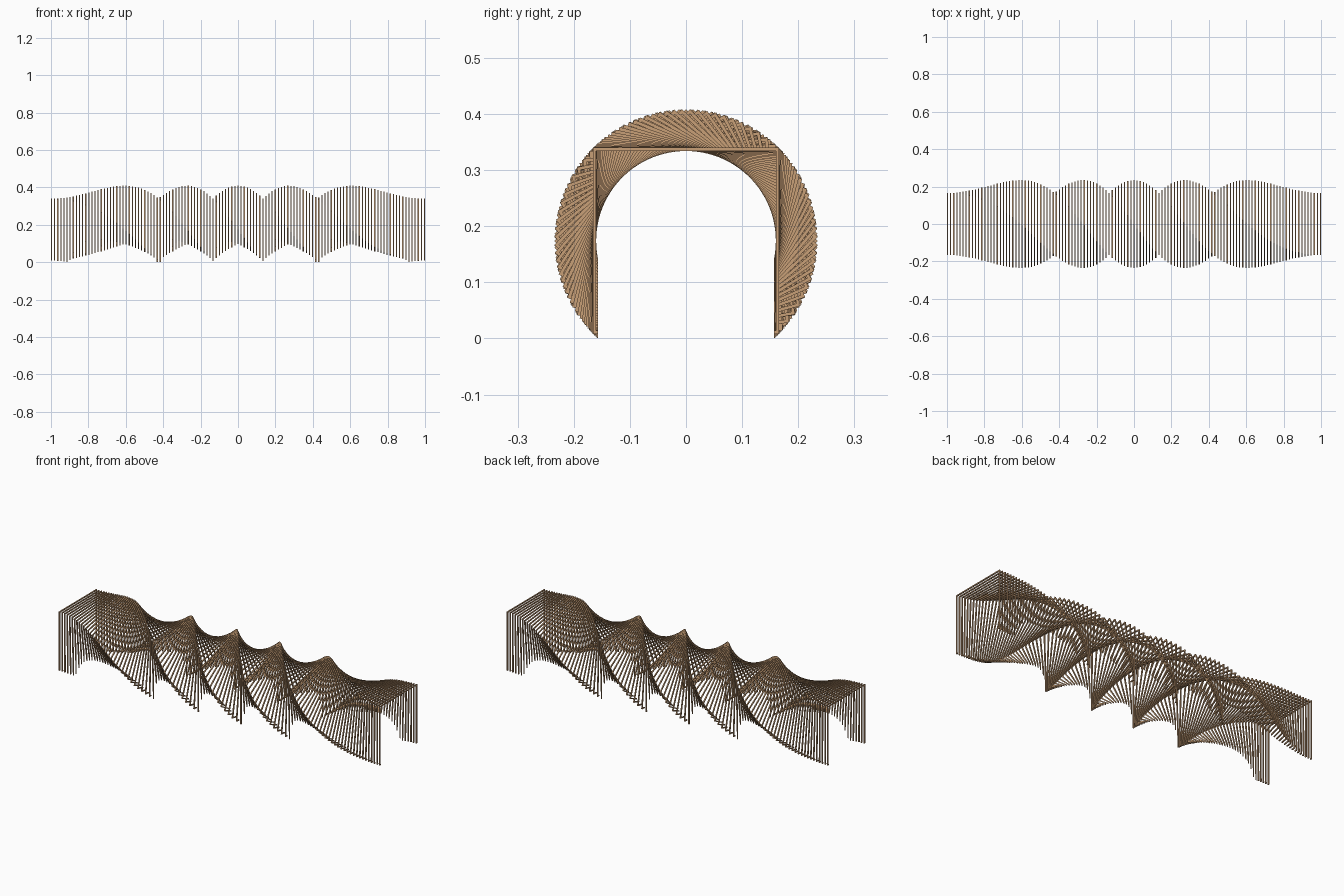
import bpy, bmesh, math
from mathutils import Vector

if "Cube" in bpy.data.objects:
    bpy.data.objects.remove(bpy.data.objects["Cube"])

COUNT = 121        # number of frames along x
DEPTH = 0.006      # frame thickness along x
OUTER = 0.166      # half side of the square frame, outside
INNER = 0.160      # half side, inside
CENTRE_Z = 0.174   # twist axis height
CUT = 0.157        # half width of the walk-through opening
TWIST = math.radians(450)

wood = bpy.data.materials.new("light_wood")
wood.diffuse_color = (0.58, 0.35, 0.185, 1)
wood.use_nodes = True
wood.node_tree.nodes["Principled BSDF"].inputs["Base Color"].default_value = wood.diffuse_color

bm = bmesh.new()


def corners(x, half, angle):
    """Four corners of a square turned about the x axis."""
    r = half * math.sqrt(2)
    result = []
    for k in range(4):
        a = angle + math.pi / 4 + k * math.pi / 2
        result.append(bm.verts.new((x, r * math.cos(a), CENTRE_Z + r * math.sin(a))))
    return result


# flat square frames, twisting with an ease in and ease out
for i in range(COUNT):
    t = i / (COUNT - 1)
    x = (2 * t - 1) * (1 - DEPTH / 2)
    angle = TWIST * t * t * (3 - 2 * t)
    out, inn = corners(x, OUTER, angle), corners(x, INNER, angle)
    for k in range(4):
        n = (k + 1) % 4
        bm.faces.new((out[k], out[n], inn[n], inn[k]))

# cut away the opening along the floor
for point, normal in (((0, CUT, 0), (0, 1, 0)), ((0, -CUT, 0), (0, 1, 0)),
                      ((0, 0, CENTRE_Z), (0, 0, 1))):
    bmesh.ops.bisect_plane(bm, geom=bm.verts[:] + bm.edges[:] + bm.faces[:],
                           dist=1e-6, plane_co=Vector(point), plane_no=Vector(normal))
gone = []
for f in bm.faces:
    c = f.calc_center_median()
    if abs(c.y) < CUT and c.z < CENTRE_Z:
        gone.append(f)
bmesh.ops.delete(bm, geom=gone, context='FACES')

mesh = bpy.data.meshes.new("twisted_frames")
bm.to_mesh(mesh)
bm.free()
mesh.materials.append(wood)
frames = bpy.data.objects.new("twisted_frames", mesh)
bpy.context.collection.objects.link(frames)

# give the frames their thickness
solid = frames.modifiers.new("thickness", 'SOLIDIFY')
solid.thickness = DEPTH
solid.offset = 0
